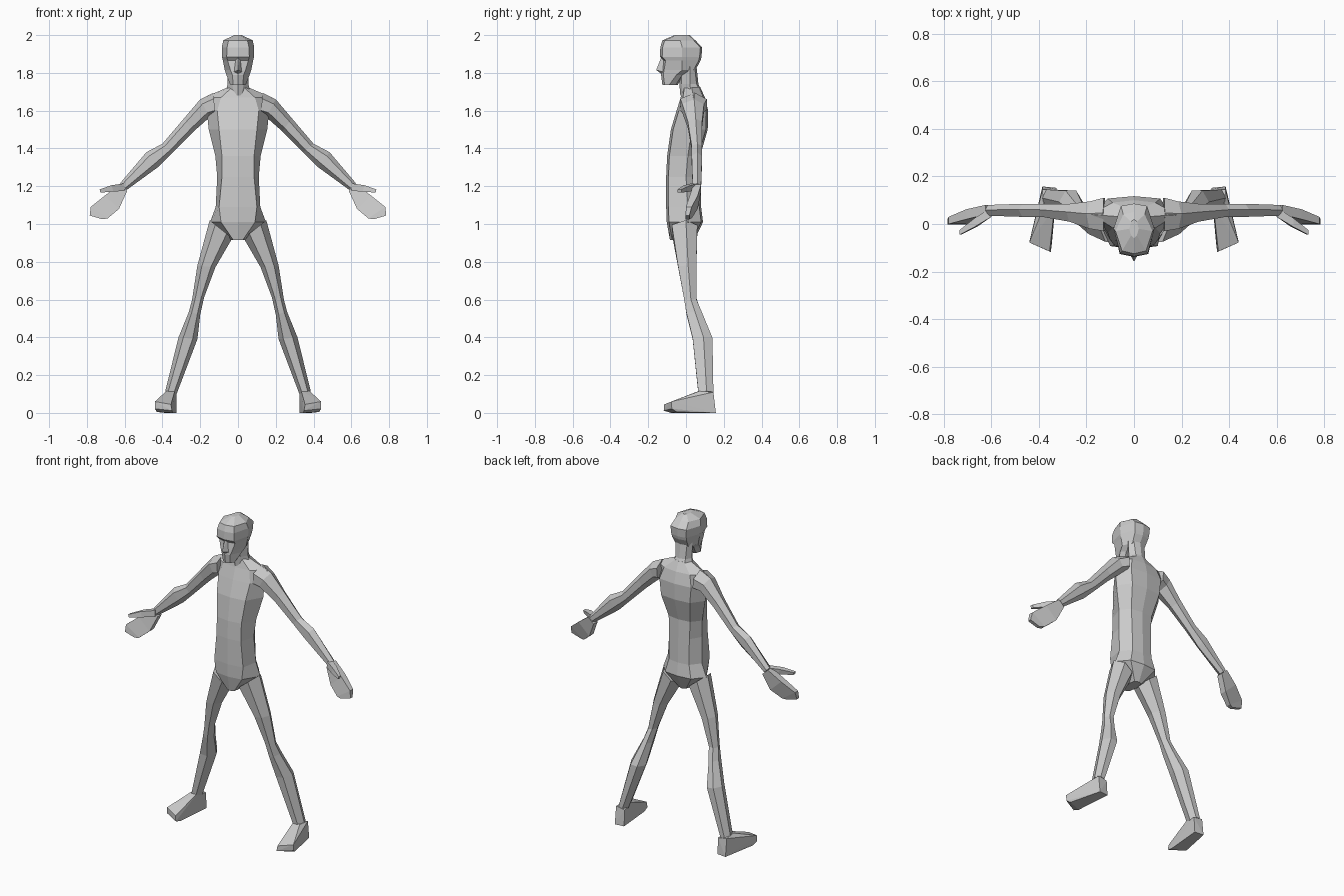
import bpy, bmesh


def finish(bm, name, mirror=False):
    bmesh.ops.recalc_face_normals(bm, faces=bm.faces)
    me = bpy.data.meshes.new(name)
    bm.to_mesh(me)
    bm.free()
    ob = bpy.data.objects.new(name, me)
    bpy.context.collection.objects.link(ob)
    if mirror:
        ob.modifiers.new("mirror", 'MIRROR').use_mirror_merge = False
    return ob


def loft(name, rings, mirror=False):
    bm = bmesh.new()
    loops = [[bm.verts.new(p) for p in r] for r in rings]
    n = len(loops[0])
    for a, b in zip(loops, loops[1:]):
        for i in range(n):
            j = (i + 1) % n
            bm.faces.new((a[i], a[j], b[j], b[i]))
    bm.faces.new(loops[0])
    bm.faces.new(loops[-1])
    return finish(bm, name, mirror)


def hull(name, pts, mirror=False):
    bm = bmesh.new()
    for p in pts:
        bm.verts.new(p)
    bmesh.ops.convex_hull(bm, input=bm.verts)
    return finish(bm, name, mirror)


def body_ring(z, front, back, wf, wm, wb, ym):
    """Symmetrical eight-sided horizontal section."""
    return [(0, front, z), (wf, front + .012, z), (wm, ym, z), (wb, back - .01, z),
            (0, back, z), (-wb, back - .01, z), (-wm, ym, z), (-wf, front + .012, z)]


HEX = [(.5, -1), (1, .1), (.45, 1), (-.45, 1), (-1, .1), (-.5, -1)]
QUAD = [(1, -1), (1, 1), (-1, 1), (-1, -1)]


def limb_ring(xa, za, xb, zb, yf, yb, shape=HEX):
    """Section spanning outer edge a to inner edge b, and yf to yb in depth."""
    return [((xa + xb) / 2 + u * (xa - xb) / 2, (yf + yb) / 2 + v * (yb - yf) / 2,
             (za + zb) / 2 + u * (za - zb) / 2) for u, v in shape]


# Torso
loft("torso", [body_ring(*r) for r in (
    (.915, -.085, .045, .025, .035, .025, -.02),
    (1.01, -.102, .09, .09, .148, .09, .01),
    (1.09, -.105, .08, .10, .118, .07, .01),
    (1.25, -.105, .077, .085, .11, .07, .0),
    (1.36, -.10, .075, .085, .12, .075, .01),
    (1.50, -.08, .115, .10, .155, .10, .03),
    (1.60, -.05, .117, .11, .165, .11, .03),
    (1.67, -.028, .10, .09, .18, .09, .04),
    (1.725, -.02, .075, .03, .05, .03, .03))])

# Neck
loft("neck", [body_ring(*r) for r in (
    (1.68, -.03, .095, .02, .07, .04, .03),
    (1.74, -.035, .066, .03, .055, .035, .02),
    (1.84, -.04, .055, .035, .06, .04, .02))])

# Head
loft("head", [body_ring(*r) for r in (
    (1.735, -.125, -.045, .025, .04, .03, -.09),
    (1.79, -.132, -.01, .03, .062, .04, -.05),
    (1.815, -.128, .05, .04, .07, .045, -.02),
    (1.865, -.12, .077, .055, .08, .05, -.02),
    (1.885, -.138, .082, .06, .085, .052, -.02),
    (1.935, -.136, .086, .058, .086, .055, -.02),
    (1.972, -.125, .05, .05, .078, .045, -.03),
    (2.0, -.06, .02, .012, .02, .012, -.02))])

# Nose
hull("nose", [(0, -.13, 1.885), (0, -.158, 1.815), (.022, -.12, 1.805),
              (-.022, -.12, 1.805), (0, -.13, 1.795), (.01, -.12, 1.88), (-.01, -.12, 1.88)])

# Arms
loft("arm", [limb_ring(*r) for r in (
    (.13, 1.695, .12, 1.57, -.03, .11),
    (.20, 1.66, .15, 1.565, -.02, .095),
    (.285, 1.56, .235, 1.49, .01, .085),
    (.40, 1.425, .345, 1.38, .03, .085),
    (.485, 1.38, .425, 1.30, .03, .085),
    (.625, 1.215, .59, 1.18, .035, .08))], True)

# Hands and thumbs
loft("hand", [limb_ring(*r, QUAD) for r in (
    (.625, 1.21, .587, 1.175, .04, .08),
    (.705, 1.15, .63, 1.08, .02, .062),
    (.78, 1.09, .69, 1.03, .0, .03),
    (.785, 1.045, .718, 1.025, -.003, .018))], True)
loft("thumb", [limb_ring(*r, QUAD) for r in (
    (.60, 1.215, .60, 1.175, .03, .07),
    (.67, 1.205, .66, 1.172, -.012, .025),
    (.733, 1.183, .728, 1.166, -.045, -.025))], True)

# Legs
loft("leg", [limb_ring(*r) for r in (
    (.15, 1.02, .03, .925, -.075, .06),
    (.215, .78, .12, .77, -.042, .055),
    (.243, .60, .18, .61, -.01, .055),
    (.26, .535, .20, .52, .002, .085),
    (.315, .40, .215, .39, .035, .14),
    (.385, .115, .325, .10, .065, .145))], True)

# Feet: ankle, heel and toe corners
hull("foot", [(.335, .065, .115), (.38, .07, .115), (.385, .145, .11), (.325, .145, .10),
              (.385, .158, 0), (.325, .152, 0),
              (.44, -.078, .06), (.355, -.115, .045),
              (.44, -.075, .022), (.35, -.118, .012), (.43, -.05, .005), (.345, -.08, 0)], True)
